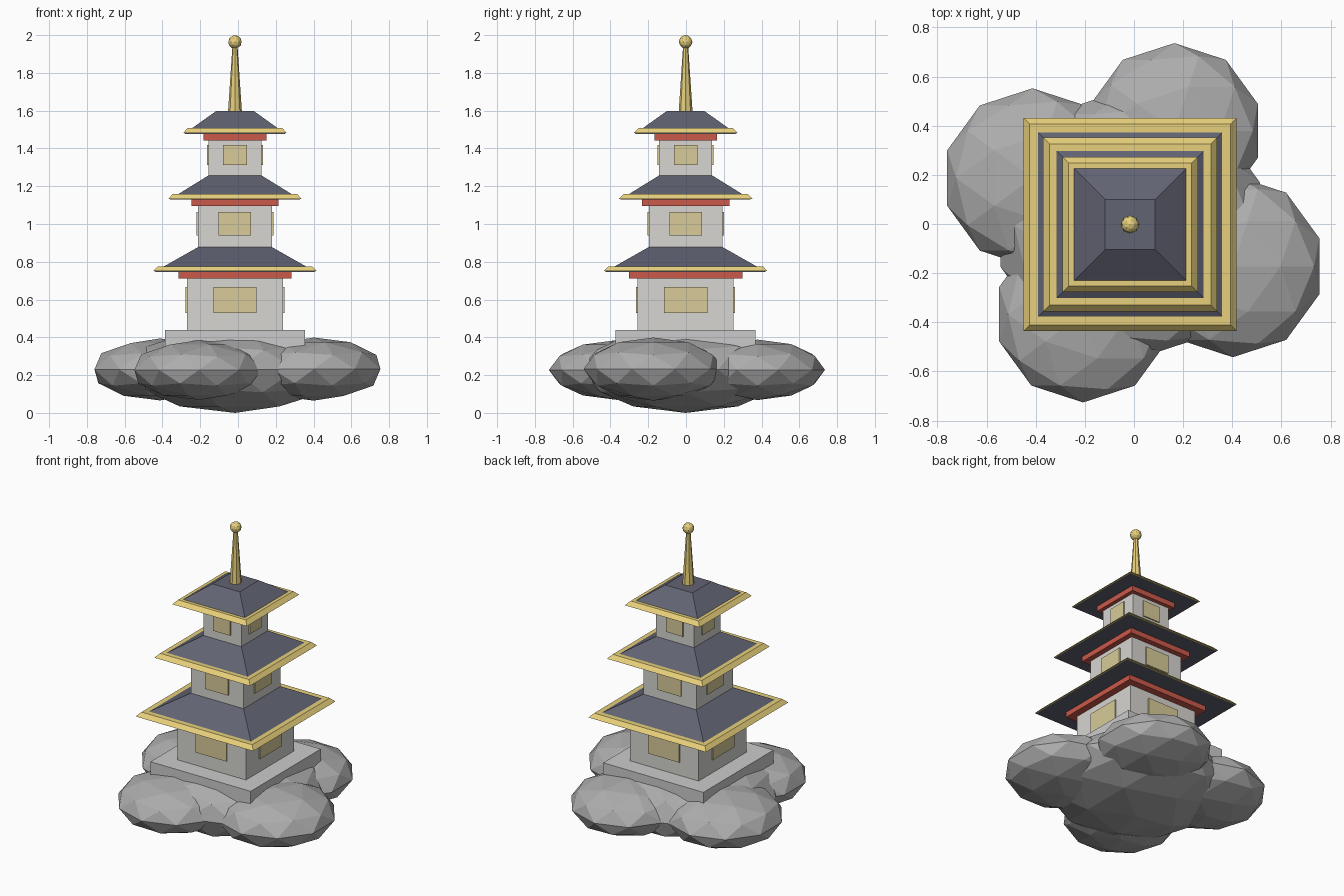
import bpy
import math

if "Cube" in bpy.data.objects:
    bpy.data.objects.remove(bpy.data.objects["Cube"])

CX, CY = -0.016, -0.002  # tower axis


def material(name, rgb):
    m = bpy.data.materials.new(name)
    m.diffuse_color = (*rgb, 1)
    m.use_nodes = True
    m.node_tree.nodes["Principled BSDF"].inputs["Base Color"].default_value = m.diffuse_color
    return m


STONE = material("stone", (0.42, 0.42, 0.42))
PLINTH = material("plinth_stone", (0.60, 0.60, 0.58))
WALL = material("plaster", (0.68, 0.67, 0.64))
PANEL = material("paper_panel", (0.69, 0.60, 0.32))
RED = material("red_lacquer", (0.60, 0.10, 0.07))
SLATE = material("slate", (0.12, 0.125, 0.17))
GOLD = material("gold", (0.80, 0.63, 0.20))


def finish(name, mat):
    ob = bpy.context.object
    ob.name = name
    ob.data.materials.append(mat)
    return ob


def box(name, mat, size, loc):
    bpy.ops.mesh.primitive_cube_add(size=1, location=loc)
    ob = finish(name, mat)
    ob.scale = size
    return ob


def frustum(name, mat, w0, w1, z0, z1):
    """Square block tapering from width w0 at z0 to w1 at z1."""
    bpy.ops.mesh.primitive_cube_add(size=1, location=(CX, CY, (z0 + z1) / 2))
    ob = finish(name, mat)
    for v in ob.data.vertices:
        w = w1 if v.co.z > 0 else w0
        v.co = (math.copysign(w / 2, v.co.x), math.copysign(w / 2, v.co.y),
                math.copysign((z1 - z0) / 2, v.co.z))
    return ob


# Boulders: x, y, z, radius, half height
rocks = [
    (CX, CY, 0.23, 0.555, 0.23),
    (0.164, 0.379, 0.228, 0.357, 0.16),
    (-0.413, 0.187, 0.230, 0.365, 0.164),
    (-0.207, -0.367, 0.227, 0.359, 0.158),
    (0.402, -0.172, 0.232, 0.370, 0.167),
]
for i, (x, y, z, r, h) in enumerate(rocks):
    bpy.ops.mesh.primitive_ico_sphere_add(subdivisions=2, radius=1, location=(x, y, z))
    finish(f"rock_{i}", STONE).scale = (r, r, h)

# Plinth
frustum("plinth", PLINTH, 0.74, 0.74, 0.32, 0.44)

# Tiers: body width, floor z, beam width, eave width, eave z, roof top width, roof top z,
#        panel width, panel bottom, panel top
tiers = [
    (0.507, 0.440, 0.600, 0.868, 0.750, 0.390, 0.878, 0.230, 0.529, 0.667),
    (0.390, 0.878, 0.462, 0.707, 1.133, 0.281, 1.257, 0.172, 0.939, 1.063),
    (0.281, 1.257, 0.332, 0.551, 1.481, 0.202, 1.597, 0.125, 1.312, 1.418),
]
for n, (bw, z0, beam, ew, ez, tw, tz, pw, p0, p1) in enumerate(tiers, 1):
    frustum(f"body_{n}", WALL, bw, bw, z0, ez)
    frustum(f"beam_{n}", RED, beam, beam, ez - 0.038, ez - 0.003)
    frustum(f"eave_trim_{n}", GOLD, ew, ew - 0.05, ez, ez + 0.026)
    frustum(f"roof_{n}", SLATE, ew - 0.012, tw, ez - 0.004, tz)
    # One panel on each wall
    for k in range(4):
        a = k * math.pi / 2
        d = bw / 2
        ob = box(f"panel_{n}_{k}", PANEL, (0.016, pw, p1 - p0),
                 (CX + d * math.cos(a), CY + d * math.sin(a), (p0 + p1) / 2))
        ob.rotation_euler.z = a

# Spire and finial
bpy.ops.mesh.primitive_cone_add(vertices=8, radius1=0.037, radius2=0.013, depth=0.36,
                                location=(CX, CY, 1.77))
finish("spire", GOLD)
bpy.ops.mesh.primitive_ico_sphere_add(subdivisions=2, radius=0.036, location=(CX, CY, 1.964))
finish("finial_ball", GOLD)
